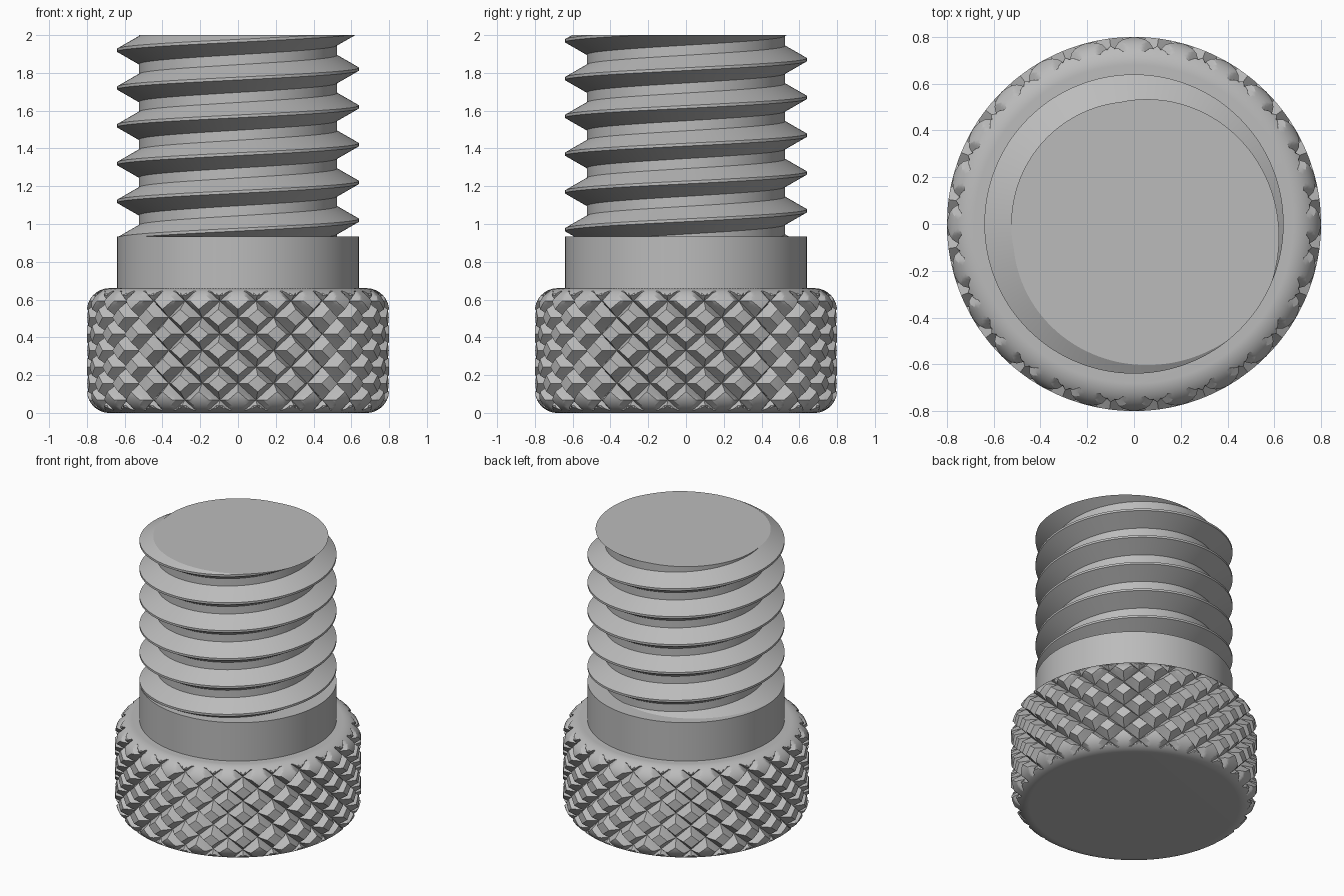
import bpy, bmesh, math

if "Cube" in bpy.data.objects:
    bpy.data.objects.remove(bpy.data.objects["Cube"], do_unlink=True)

TAU = 2 * math.pi

# Single plain metal colour
metal = bpy.data.materials.new("plain_grey_metal")
metal.use_nodes = True
grey = (0.5, 0.5, 0.5, 1)
metal.diffuse_color = grey
metal.node_tree.nodes["Principled BSDF"].inputs["Base Color"].default_value = grey


def finish(bm, name, angle=20):
    """Cap open ends, orient faces and turn the bmesh into a shaded object."""
    bmesh.ops.holes_fill(bm, edges=[e for e in bm.edges if e.is_boundary], sides=0)
    bmesh.ops.recalc_face_normals(bm, faces=bm.faces)
    mesh = bpy.data.meshes.new(name)
    bm.to_mesh(mesh)
    bm.free()
    obj = bpy.data.objects.new(name, mesh)
    bpy.context.collection.objects.link(obj)
    mesh.materials.append(metal)
    bpy.ops.object.select_all(action="DESELECT")
    obj.select_set(True)
    bpy.context.view_layer.objects.active = obj
    bpy.ops.object.shade_smooth_by_angle(angle=math.radians(angle))
    return obj


def polar(r, t, z):
    return (r * math.cos(t), r * math.sin(t), z)


def skin(bm, rings, closed):
    """Join neighbouring rings of vertices with quads."""
    for low, high in zip(rings, rings[1:]):
        n = len(low)
        for i in range(n if closed else n - 1):
            j = (i + 1) % n
            bm.faces.new((low[i], low[j], high[j], high[i]))


# Knurled head: rounded cylinder with crossing helical V grooves
HEAD_R, HEAD_H, FILLET = 0.8, 0.66, 0.12
GROOVES, SUB = 24, 12            # grooves per hand, grid steps per groove
ROW = 0.01454                    # grid row height
FLOOR, HALF_WIDTH = 0.735, 0.25  # groove floor radius, half width in pitches


def head_radius(t, z):
    mid = HEAD_H / 2
    over = max(0, abs(z - mid) - (mid - FILLET))
    body = HEAD_R - FILLET + math.sqrt(max(0, FILLET ** 2 - over ** 2))
    a, b = t * GROOVES / TAU, (z - mid) / (ROW * SUB)
    dist = min(abs(s - round(s)) for s in (a + b, a - b))
    if dist >= HALF_WIDTH - 0.001:
        return body
    return min(body, FLOOR + (HEAD_R - FLOOR) * dist / HALF_WIDTH)


half = HEAD_H / 2
rim = [half - d for d in (0.016, 0.009, 0.004, 0.0015, 0.0003, 0)]
offsets = [-h for h in reversed(rim)] + [k * ROW for k in range(-21, 22)] + rim
bm = bmesh.new()
cols = GROOVES * SUB
skin(bm, [[bm.verts.new(polar(HEAD_R, TAU * i / cols, half + h)) for i in range(cols)]
          for h in offsets], True)
bmesh.ops.poke(bm, faces=bm.faces[:])
for v in bm.verts:
    t = math.atan2(v.co.y, v.co.x)
    v.co = polar(head_radius(t, v.co.z), t, v.co.z)
finish(bm, "knurled_head")

# Plain collar above the head
COLLAR_R, COLLAR_TOP = 0.64, 0.935
bm = bmesh.new()
skin(bm, [[bm.verts.new(polar(COLLAR_R, TAU * i / 144, z)) for i in range(144)]
          for z in (HEAD_H - 0.05, COLLAR_TOP)], True)
finish(bm, "collar")

# Threaded shank: helical strip, trimmed flat at both ends
PITCH, ROOT_R, SEGS = 0.2, 0.525, 144
CREST, FLANK = 0.015, 0.066
profile = [(COLLAR_R, -CREST / 2), (COLLAR_R, CREST / 2), (ROOT_R, CREST / 2 + FLANK),
           (ROOT_R, PITCH - CREST / 2 - FLANK), (COLLAR_R, PITCH - CREST / 2)]
bm = bmesh.new()
strip = []
for i in range(SEGS * 9 + 1):
    t = TAU * i / SEGS
    lift = 0.62 + PITCH * i / SEGS
    strip.append([bm.verts.new(polar(r, t, lift + z)) for r, z in profile])
skin(bm, strip, False)
bmesh.ops.remove_doubles(bm, verts=bm.verts, dist=0.0001)
for z, side in ((2, 1), (COLLAR_TOP, -1)):
    bmesh.ops.bisect_plane(bm, geom=bm.verts[:] + bm.edges[:] + bm.faces[:], dist=0.00001,
                           plane_co=(0, 0, z), plane_no=(0, 0, side), clear_outer=True)
finish(bm, "threaded_shank")
